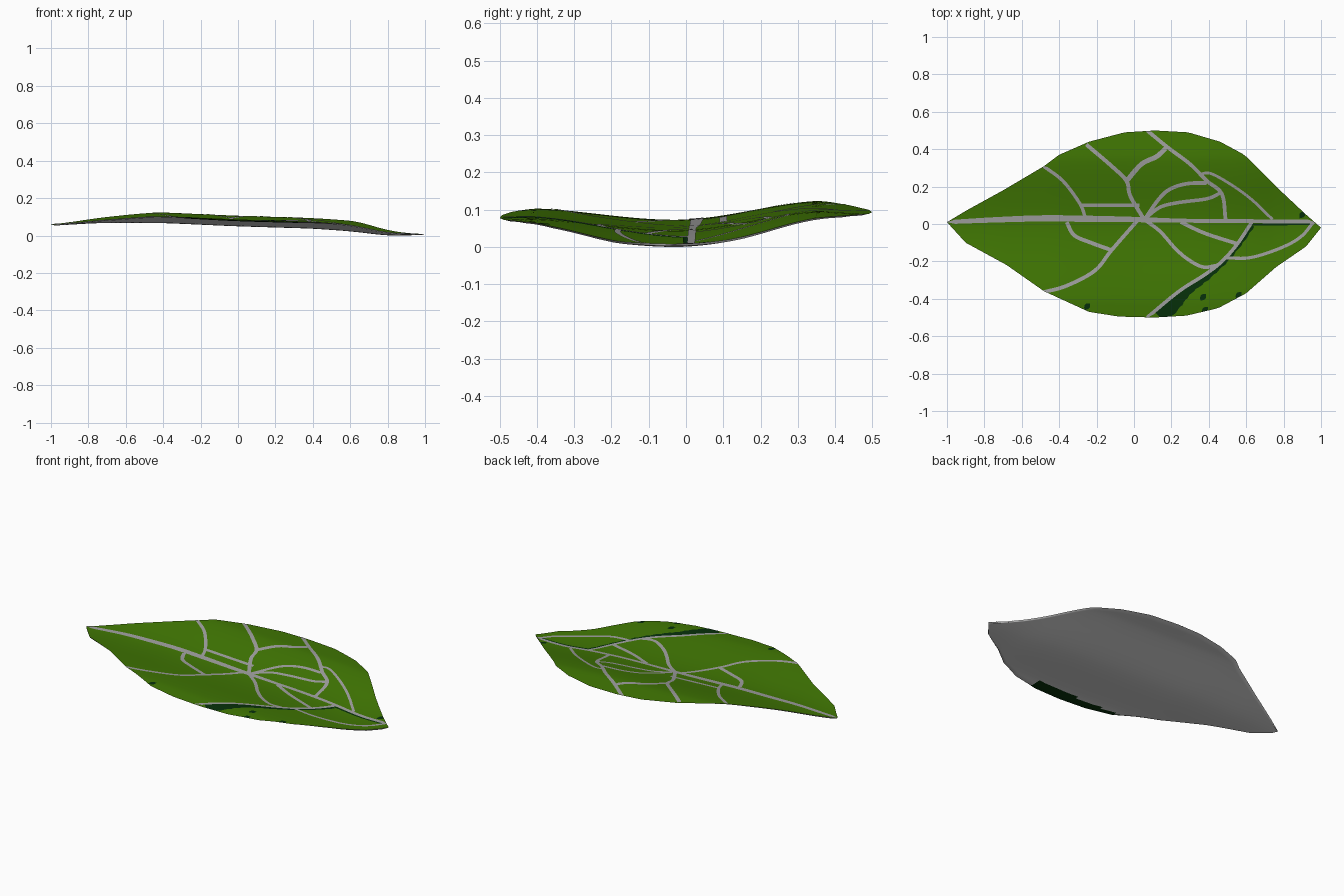
import bpy, bmesh, math
from mathutils import Vector

if "Cube" in bpy.data.objects:
    bpy.data.objects.remove(bpy.data.objects["Cube"])


def material(name, rgb):
    m = bpy.data.materials.new(name)
    m.diffuse_color = (*rgb, 1)
    m.use_nodes = True
    m.node_tree.nodes["Principled BSDF"].inputs["Base Color"].default_value = m.diffuse_color
    return m


GREEN = material("leaf green", (0.052, 0.185, 0.001))
GREY = material("vein grey", (0.35, 0.35, 0.35))
PALE = material("underside grey", (0.7, 0.7, 0.7))
DARK = material("dark green", (0.002, 0.03, 0.003))

# Outline (x, y) of both sides, and height of the midline (x, z)
UPPER = [(-1, .01), (-.9, .07), (-.7, .18), (-.48, .31), (-.4, .37), (-.24, .44), (-.05, .49), (.11, .5),
         (.29, .49), (.46, .44), (.59, .37), (.76, .2), (.92, .05), (1, -.02)]
LOWER = [(-1, .01), (-.9, -.1), (-.68, -.22), (-.48, -.36), (-.24, -.47), (-.08, -.495), (.11, -.5),
         (.28, -.49), (.45, -.45), (.6, -.37), (.76, -.23), (.92, -.12), (1, -.02)]
MIDLINE = [(-1, .065), (-.75, .08), (-.4, .08), (0, .062), (.4, .05), (.6, .036), (.8, .012), (1, .016)]


def lerp_table(table, x):
    for (x0, y0), (x1, y1) in zip(table, table[1:]):
        if x <= x1:
            t = max(0, (x - x0) / (x1 - x0))
            return y0 + (y1 - y0) * t
    return table[-1][1]


def height(x, y):
    """Leaf surface: shallow valley along the midline, sides lifting up."""
    d = y + 0.03
    t = min(abs(d) / 0.42, 1)
    lift = (0.052 if d > 0 else 0.032) * t * t * (3 - 2 * t)
    droop = -0.008 * max(0, (abs(d) - 0.38) / 0.12)
    mid = sum(lerp_table(MIDLINE, x + k * .05) for k in (-1, 0, 1)) / 3
    return mid + lift + droop


def finish(name, bm, mats):
    me = bpy.data.meshes.new(name)
    bm.to_mesh(me)
    bm.free()
    for m in mats:
        me.materials.append(m)
    ob = bpy.data.objects.new(name, me)
    bpy.context.collection.objects.link(ob)
    for p in me.polygons:
        p.use_smooth = True
    return ob


def leaf_layer(name, offset, flip, mats, rule):
    bm = bmesh.new()
    nx, ny = 100, 50
    rows = []
    for i in range(nx + 1):
        x = -1 + 2 * i / nx
        lo, hi = lerp_table(LOWER, x), lerp_table(UPPER, x)
        row = []
        for j in range(ny + 1):
            y = lo + (hi - lo) * j / ny
            edge = 0 if j in (0, ny) or i in (0, nx) else 1
            row.append(bm.verts.new((x, y, height(x, y) + offset * edge)))
        rows.append(row)
    for i in range(nx):
        for j in range(ny):
            q = [rows[i][j], rows[i + 1][j], rows[i + 1][j + 1], rows[i][j + 1]]
            f = bm.faces.new(q[::-1] if flip else q)
            f.material_index = rule(f.calc_center_median())
    bmesh.ops.remove_doubles(bm, verts=bm.verts, dist=0.0002)
    return finish(name, bm, mats)


# Green upper skin, and grey underside with a dark strip near the front edge
leaf_layer("leaf_top", 0.0, False, [GREEN], lambda c: 0)
leaf_layer("leaf_underside", -0.006, True, [PALE, DARK],
           lambda c: int(-.5 < c.x < .32 and c.y < -.43 + .05 * c.x))


def smooth_path(pts, steps=6):
    """Catmull-Rom through the given points."""
    p = [Vector(q) for q in pts]
    p = [2 * p[0] - p[1]] + p + [2 * p[-1] - p[-2]]
    out = []
    for a, b, c, d in zip(p, p[1:], p[2:], p[3:]):
        for k in range(steps):
            t = k / steps
            out.append(.5 * (2 * b + (c - a) * t + (2 * a - 5 * b + 4 * c - d) * t * t
                             + (3 * b - a - 3 * c + d) * t ** 3))
    return out + [p[-2]]


def ribbon(name, width, pts, mat=GREY, lift=0.0015):
    """Thin strip draped on the leaf; width is a number or a function of t."""
    path = smooth_path(pts)
    bm = bmesh.new()
    prev = None
    for i, p in enumerate(path):
        tan = (path[min(i + 1, len(path) - 1)] - path[max(i - 1, 0)]).normalized()
        side = Vector((-tan.y, tan.x))
        w = width(i / (len(path) - 1)) if callable(width) else width
        row = []
        for k in (-.5, 0, .5):
            q = p + side * w * k
            x = max(-1, min(1, q.x))
            y = max(lerp_table(LOWER, x), min(lerp_table(UPPER, x), q.y))
            row.append(bm.verts.new((x, y, height(x, y) + lift)))
        if prev:
            for k in (0, 1):
                bm.faces.new((prev[k], prev[k + 1], row[k + 1], row[k])[::-1])
        prev = row
    return finish(name, bm, [mat])


# Midrib
ribbon("midrib", lambda t: .021 + .013 * math.sin(math.pi * min(1, t * 1.6)) * (t < .625),
       [(-1, .01), (-.75, .022), (-.5, .03), (-.25, .028), (0, .024), (.25, .018), (.5, .016), (.75, .014), (.97, .012)])

# Veins on the back half
ribbon("back_vein_1", .018, [(-.485, .31), (-.38, .23), (-.29, .11), (-.26, .035)])
ribbon("back_vein_2", .02, [(-.29, .1), (-.13, .1), (.03, .1)])
ribbon("back_vein_3", .021, [(-.255, .425), (-.12, .31), (-.04, .23), (-.02, .15), (.05, .03)])
ribbon("back_vein_4", .026, [(-.04, .23), (.04, .32), (.12, .36), (.17, .405)])
ribbon("back_vein_5", .02, [(.07, .5), (.18, .41), (.3, .32), (.39, .23), (.47, .16), (.49, .02)])
ribbon("back_vein_6", .02, [(.06, .03), (.13, .13), (.19, .185), (.28, .215), (.39, .22)])
ribbon("back_vein_7", .015, [(.35, .265), (.41, .27), (.52, .21), (.63, .13), (.74, .025)])
ribbon("back_vein_8", .019, [(.06, .03), (.14, .09), (.24, .115), (.39, .135), (.46, .165)])

# Veins on the front half
ribbon("front_vein_1", .021, [(-.36, .01), (-.32, -.06), (-.23, -.1), (-.12, -.14)])
ribbon("front_vein_2", .02, [(.02, .02), (-.12, -.14), (-.21, -.25), (-.36, -.33), (-.485, -.365)])
ribbon("front_vein_3", .019, [(.06, .02), (.14, -.04), (.22, -.13), (.29, -.19), (.37, -.23), (.45, -.22)])
ribbon("front_vein_4", .02, [(.25, .01), (.38, -.05), (.55, -.105)])
ribbon("front_vein_5", .019, [(.07, -.5), (.24, -.36), (.38, -.27), (.47, -.2), (.55, -.11), (.63, .01)])
ribbon("front_vein_6", .017, [(.48, -.18), (.62, -.18), (.78, -.13), (.89, -.07), (.96, .01)])

# Dark green patches beside the front veins and at the edges
ribbon("dark_vein_edge", lambda t: .012 + .075 * max(0, 1 - 1.6 * t) + .012 * math.sin(t * 40) ** 2,
       [(.14, -.5), (.22, -.42), (.29, -.35), (.385, -.287), (.48, -.21), (.565, -.11), (.635, -.01)], DARK, .0008)
ribbon("dark_midrib_edge", .012, [(.62, -.003), (.78, -.001), (.95, 0)], DARK, .001)
for n, (x, y) in enumerate([(.37, -.39), (.38, -.46), (.56, -.38), (-.25, -.44), (.9, .05)]):
    ribbon(f"dark_spot_{n + 1}", lambda t: .03 * math.sin(math.pi * t),
           [(x - .015, y - .02), (x, y), (x + .015, y + .015)], DARK, .001)

# Stand the model on z = 0
obs = list(bpy.context.collection.objects)
low = min(v.co.z for o in obs for v in o.data.vertices)
for o in obs:
    for v in o.data.vertices:
        v.co.z -= low
